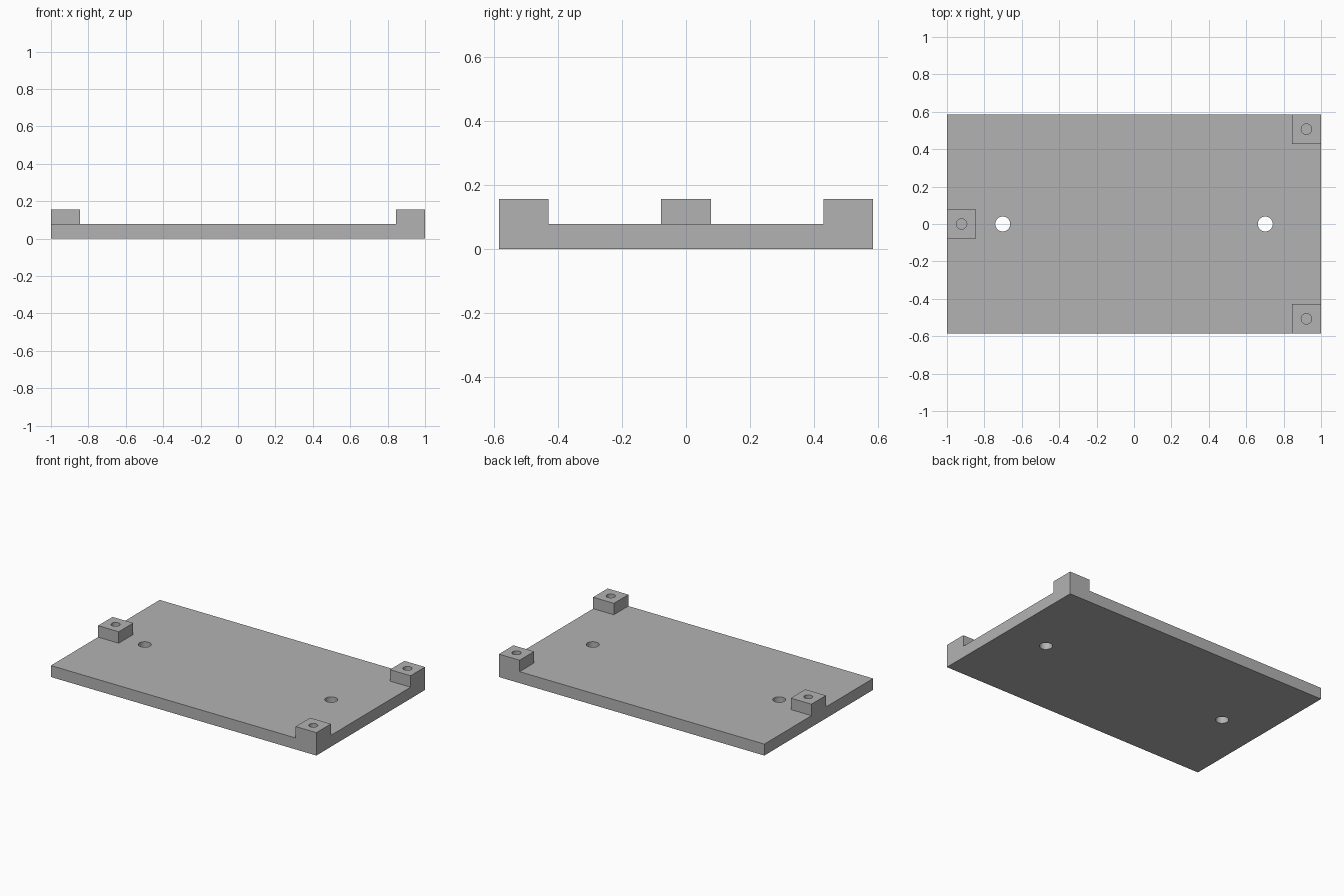
import bpy

cube = bpy.data.objects.get("Cube")
if cube:
    bpy.data.objects.remove(cube, do_unlink=True)

HALF_X, HALF_Y = 1.0, 0.585
PLATE, POST = 0.078, 0.156      # plate thickness; post width and top height

grey = bpy.data.materials.new("plain grey")
grey.use_nodes = True
grey.diffuse_color = (0.45, 0.45, 0.45, 1)
grey.node_tree.nodes["Principled BSDF"].inputs["Base Color"].default_value = (0.45, 0.45, 0.45, 1)


def box(name, x, y, size_x, size_y, height):
    bpy.ops.mesh.primitive_cube_add(size=1, location=(x, y, height / 2))
    ob = bpy.context.object
    ob.name = name
    ob.scale = (size_x, size_y, height)
    bpy.ops.object.transform_apply(location=True, rotation=False, scale=True)
    ob.data.materials.append(grey)
    return ob


def drill(name, x, y, radius, bottom, top):
    bpy.ops.mesh.primitive_cylinder_add(vertices=32, radius=radius, depth=top - bottom,
                                        location=(x, y, (top + bottom) / 2))
    ob = bpy.context.object
    ob.name = name
    ob.hide_render = True
    ob.data.materials.append(grey)
    return ob


def combine(target, tool, operation):
    mod = target.modifiers.new(operation.lower(), 'BOOLEAN')
    mod.operation = operation
    mod.solver = 'EXACT'
    mod.object = tool
    bpy.context.view_layer.objects.active = target
    bpy.ops.object.modifier_apply(modifier=mod.name)
    bpy.data.objects.remove(tool, do_unlink=True)


# Base plate
plate = box("mounting_plate", 0, 0, 2 * HALF_X, 2 * HALF_Y, PLATE)

# Three standing posts: two left corners and the middle of the right edge
edge_x, edge_y = HALF_X - POST / 2, HALF_Y - POST / 2
posts = [(edge_x, edge_y), (edge_x, -edge_y), (-edge_x, 0)]
for x, y in posts:
    combine(plate, box("post", x, y, POST, POST, POST), 'UNION')

# Blind screw holes in the posts
for x, y in posts:
    combine(plate, drill("screw_hole", x, y, 0.028, PLATE, POST + 0.1), 'DIFFERENCE')

# Through holes in the plate
for side in (-1, 1):
    combine(plate, drill("through_hole", side * 0.702, 0, 0.04, -0.1, POST + 0.1), 'DIFFERENCE')

# Smooth hole walls, sharp edges elsewhere
bpy.ops.object.select_all(action='DESELECT')
plate.select_set(True)
bpy.context.view_layer.objects.active = plate
bpy.ops.object.shade_smooth_by_angle()
